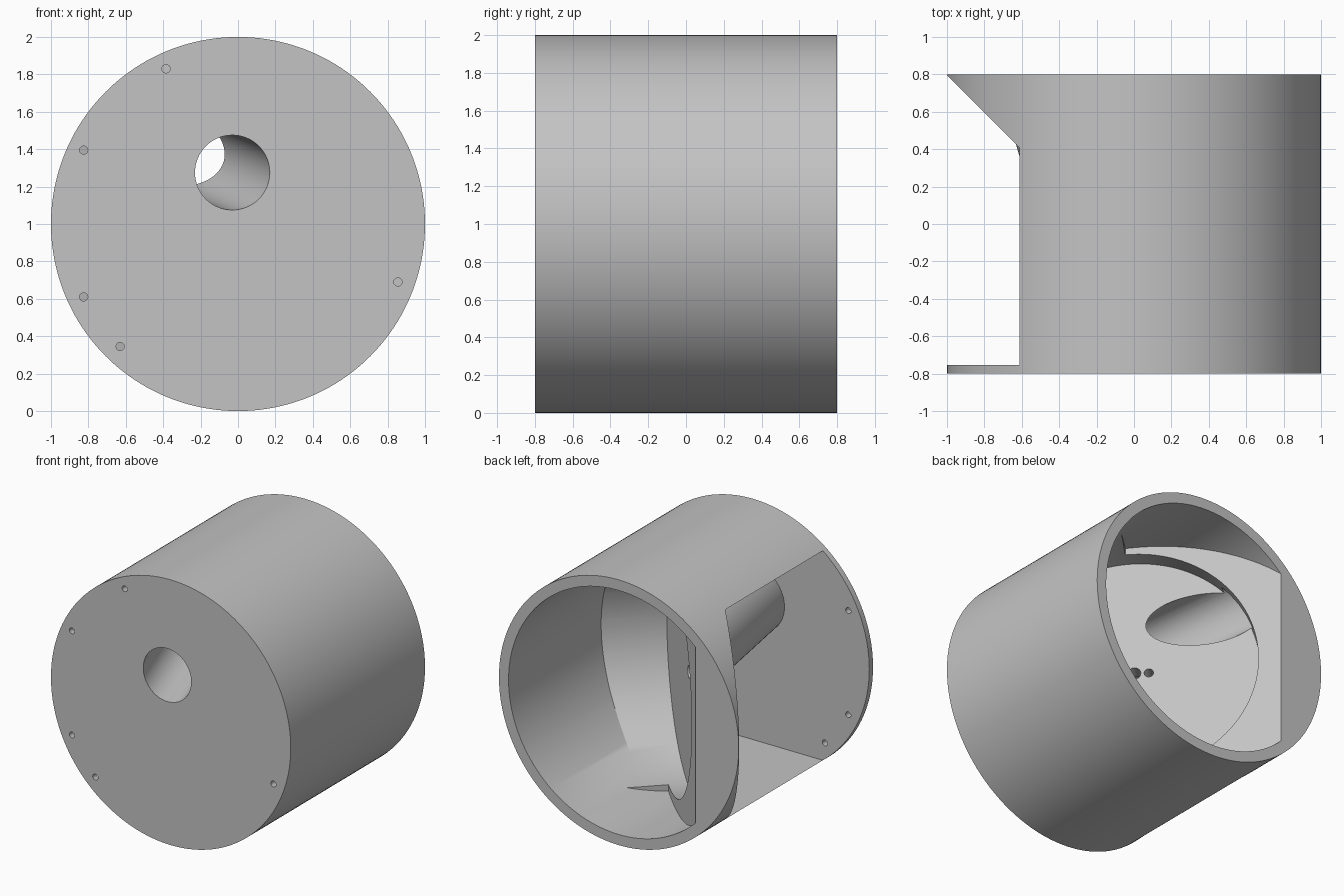
import bpy, bmesh, math
from mathutils import Vector, Matrix

old = bpy.data.objects.get("Cube")
if old:
    bpy.data.objects.remove(old, do_unlink=True)

grey = bpy.data.materials.new("plain grey")
grey.use_nodes = True
grey.diffuse_color = (0.55, 0.55, 0.55, 1)
grey.node_tree.nodes["Principled BSDF"].inputs["Base Color"].default_value = (0.55, 0.55, 0.55, 1)


def finish(name, bm):
    bmesh.ops.recalc_face_normals(bm, faces=bm.faces)
    mesh = bpy.data.meshes.new(name)
    bm.to_mesh(mesh)
    bm.free()
    mesh.materials.append(grey)
    ob = bpy.data.objects.new(name, mesh)
    bpy.context.collection.objects.link(ob)
    return ob


def rod(name, start, end, radius, sides=32):
    """Closed cylinder between two points."""
    a, b = Vector(start), Vector(end)
    turn = (b - a).to_track_quat("Z", "Y").to_matrix().to_4x4()
    bm = bmesh.new()
    bmesh.ops.create_cone(bm, cap_ends=True, segments=sides, radius1=radius, radius2=radius,
                          depth=(b - a).length, matrix=Matrix.Translation((a + b) / 2) @ turn)
    return finish(name, bm)


def prism(name, outline, low, high):
    """Plan outline raised between two heights."""
    bm = bmesh.new()
    face = bm.faces.new([bm.verts.new((x, y, low)) for x, y in outline])
    top = bmesh.ops.extrude_face_region(bm, geom=[face])["geom"]
    for v in top:
        if isinstance(v, bmesh.types.BMVert):
            v.co.z = high
    return finish(name, bm)


def slanted_tube(name, radius, back, front=0.1, sides=64):
    """Round in front view, leaning back, ending on the diagonal x + y = back."""
    lean_x, lean_z = -0.286, 0.116
    bm = bmesh.new()
    rings = [[], []]
    for i in range(sides):
        ang = math.tau * i / sides
        x, z = -0.03 + radius * math.cos(ang), 1.275 + radius * math.sin(ang)
        reach = (back + 0.8 - x) / (1 + lean_x)
        for ring, s in zip(rings, (-front, reach)):
            ring.append(bm.verts.new((x + lean_x * s, s - 0.8, z + lean_z * s)))
    for ring in rings:
        bm.faces.new(ring)
    for i in range(sides):
        j = (i + 1) % sides
        bm.faces.new((rings[0][i], rings[0][j], rings[1][j], rings[1][i]))
    return finish(name, bm)


def diagonal(n, u, z=None):
    """Point from distance along, and across, the diagonal direction."""
    x, y = (n + u) / math.sqrt(2), (n - u) / math.sqrt(2)
    return (x, y) if z is None else (x, y, z)


def combine(target, tool, operation="DIFFERENCE"):
    mod = target.modifiers.new("combine", "BOOLEAN")
    mod.operation, mod.object, mod.solver = operation, tool, "EXACT"
    bpy.context.view_layer.objects.active = target
    bpy.ops.object.modifier_apply(modifier=mod.name)
    bpy.data.objects.remove(tool, do_unlink=True)


# Outer drum
body = rod("housing", (0, -0.8, 1), (0, 0.8, 1), 1.0, 160)

# Side window: wedge behind the front plate, with the slanted tube left standing
window = prism("window_cutter", [(-1.5, -0.755), (0.55, -0.755), (-1.5, 1.295)], 0.21, 1.79)
combine(window, slanted_tube("tube_wall", 0.25, -0.1))
combine(body, window)

# Rear cavity: diagonal ledge on one half plus a deeper round seat
cavity = prism("cavity_cutter", [diagonal(0.113, 0.05), diagonal(3, 0.05),
                                 diagonal(3, -3), diagonal(0.113, -3)], -0.5, 2.5)
combine(cavity, rod("seat_cutter", diagonal(-0.02, 0, 1), diagonal(2.5, 0, 1), 0.865, 128), "UNION")
combine(cavity, rod("bore_cutter", (0, -0.75, 1), (0, 1.2, 1), 0.92, 160), "INTERSECT")
combine(body, cavity)

# Slanted tunnel from the front plate to the seat
combine(body, slanted_tube("tunnel_cutter", 0.2, 0.05))

# Two holes in the middle of the seat
for u, radius in ((0.0, 0.045), (-0.1, 0.032)):
    combine(body, rod("seat_hole_cutter", diagonal(-0.3, u, 1), diagonal(0.05, u, 1), radius))

# Small screw holes in the front plate
for x, z, depth in ((-0.385, 1.83, 0.25), (-0.825, 1.395, 0.1), (-0.825, 0.61, 0.1),
                    (-0.63, 0.345, 0.1), (0.855, 0.69, 0.25)):
    combine(body, rod("screw_hole_cutter", (x, -0.9, z), (x, depth - 0.8, z), 0.022, 24))

# Smooth curved walls, crisp edges
bpy.ops.object.select_all(action="DESELECT")
body.select_set(True)
bpy.context.view_layer.objects.active = body
bpy.ops.object.shade_smooth_by_angle(angle=math.radians(25))
